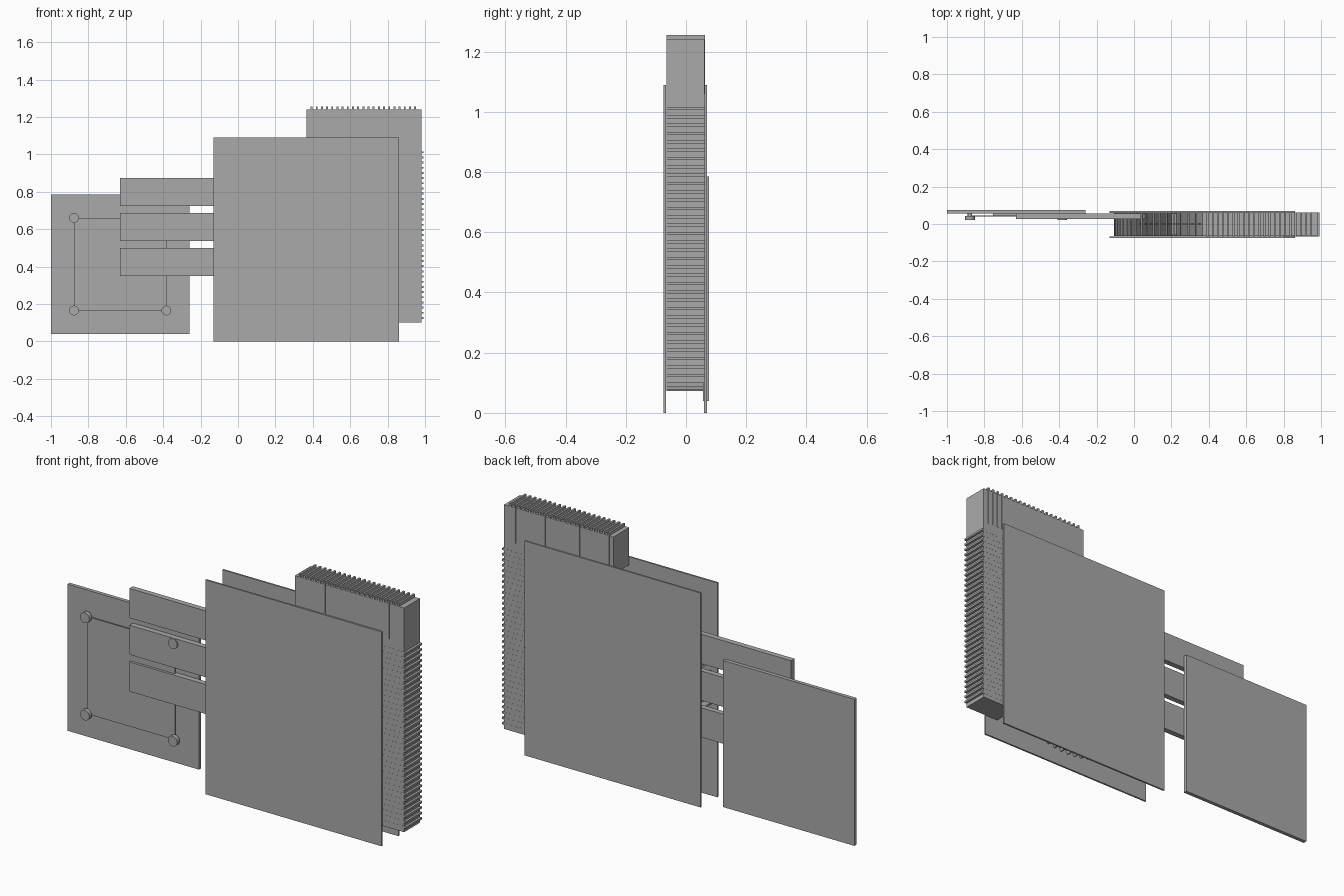
import bpy, bmesh, math
from mathutils import Matrix, Vector

if "Cube" in bpy.data.objects:
    bpy.data.objects.remove(bpy.data.objects["Cube"], do_unlink=True)

metal = bpy.data.materials.new("grey metal")
metal.use_nodes = True
GREY = (0.4, 0.4, 0.4, 1)
metal.diffuse_color = GREY
metal.node_tree.nodes["Principled BSDF"].inputs["Base Color"].default_value = GREY


def finish(name, bm):
    mesh = bpy.data.meshes.new(name)
    bm.to_mesh(mesh)
    bm.free()
    mesh.materials.append(metal)
    obj = bpy.data.objects.new(name, mesh)
    bpy.context.collection.objects.link(obj)
    return obj


def add_box(bm, x, y, z, turn=Matrix()):
    """Box given by its (min, max) range on each axis."""
    centre = Vector([(a + b) / 2 for a, b in (x, y, z)])
    size = [b - a for a, b in (x, y, z)]
    bmesh.ops.create_cube(bm, size=1, matrix=turn @ Matrix.Translation(centre) @ Matrix.Diagonal((*size, 1)))


def box(name, x, y, z):
    bm = bmesh.new()
    add_box(bm, x, y, z)
    return finish(name, bm)


def add_disc(bm, x, z, radius, y, sides):
    place = Matrix.Translation((x, sum(y) / 2, z)) @ Matrix.Rotation(math.pi / 2, 4, 'X')
    bmesh.ops.create_cone(bm, cap_ends=True, segments=sides, radius1=radius,
                          radius2=radius, depth=y[1] - y[0], matrix=place)


# Fan housing plates
box("front_cover", (-0.13, 0.86), (-0.075, -0.066), (0, 1.09))
box("back_cover", (-0.13, 0.86), (0.06, 0.069), (0, 1.09))

# Heatsink cores along the right and the top
DEPTH = (-0.065, 0.062)
FIN_DEPTH = (-0.0655, 0.0625)
box("side_heatsink", (0.79, 0.98), DEPTH, (0.10, 1.05))
box("top_heatsink", (0.365, 0.98), DEPTH, (1.05, 1.24))

# Fins standing proud of the cores
PITCH, HALF = 0.0277, 0.005
bm = bmesh.new()
for i in range(33):
    z = 0.125 + i * PITCH
    add_box(bm, (0.80, 0.992), FIN_DEPTH, (z - HALF, z + HALF))
finish("side_fins", bm)
bm = bmesh.new()
for i in range(21):
    x = 0.393 + i * PITCH
    add_box(bm, (x - HALF, x + HALF), FIN_DEPTH, (1.06, 1.255))
finish("top_fins", bm)

# Blower wheel: hub, thin back disc and a ring of leaning blades
FAN_X, FAN_Z = 0.365, 0.545
bm = bmesh.new()
add_disc(bm, FAN_X, FAN_Z, 0.25, (-0.06, 0.055), 48)
add_disc(bm, FAN_X, FAN_Z, 0.44, (-0.004, 0.004), 64)
BLADES = 72
for i in range(BLADES):
    spin = Matrix.Translation((FAN_X, 0, FAN_Z)) @ Matrix.Rotation(i * math.tau / BLADES, 4, 'Y')
    lean = Matrix.Translation((0.36, 0, 0)) @ Matrix.Rotation(math.radians(25), 4, 'Y')
    add_box(bm, (-0.12, 0.12), (-0.064, 0.058), (-0.004, 0.004), spin @ lean)
finish("blower_wheel", bm)

# Flat heat pipes
for label, z in (("lower", 0.35), ("middle", 0.537), ("upper", 0.724)):
    box(label + "_heat_pipe", (-0.63, 0.06), (0.027, 0.055), (z, z + 0.15))

# Circuit board, chip and cold plate
box("circuit_board", (-1, -0.26), (0.057, 0.076), (0.04, 0.785))
box("chip", (-0.755, -0.505), (0.046, 0.057), (0.29, 0.54))
box("cold_plate", (-0.877, -0.383), (0.040, 0.046), (0.165, 0.66))

# Corner screws
bm = bmesh.new()
for x in (-0.877, -0.383):
    for z in (0.165, 0.66):
        add_disc(bm, x, z, 0.026, (0.021, 0.042), 24)
        add_disc(bm, x, z, 0.012, (0.042, 0.058), 16)
screws = finish("corner_screws", bm)

bpy.ops.object.select_all(action='DESELECT')
for obj in (screws, bpy.data.objects["blower_wheel"]):
    obj.select_set(True)
    bpy.context.view_layer.objects.active = obj
bpy.ops.object.shade_smooth_by_angle(angle=math.radians(30))
